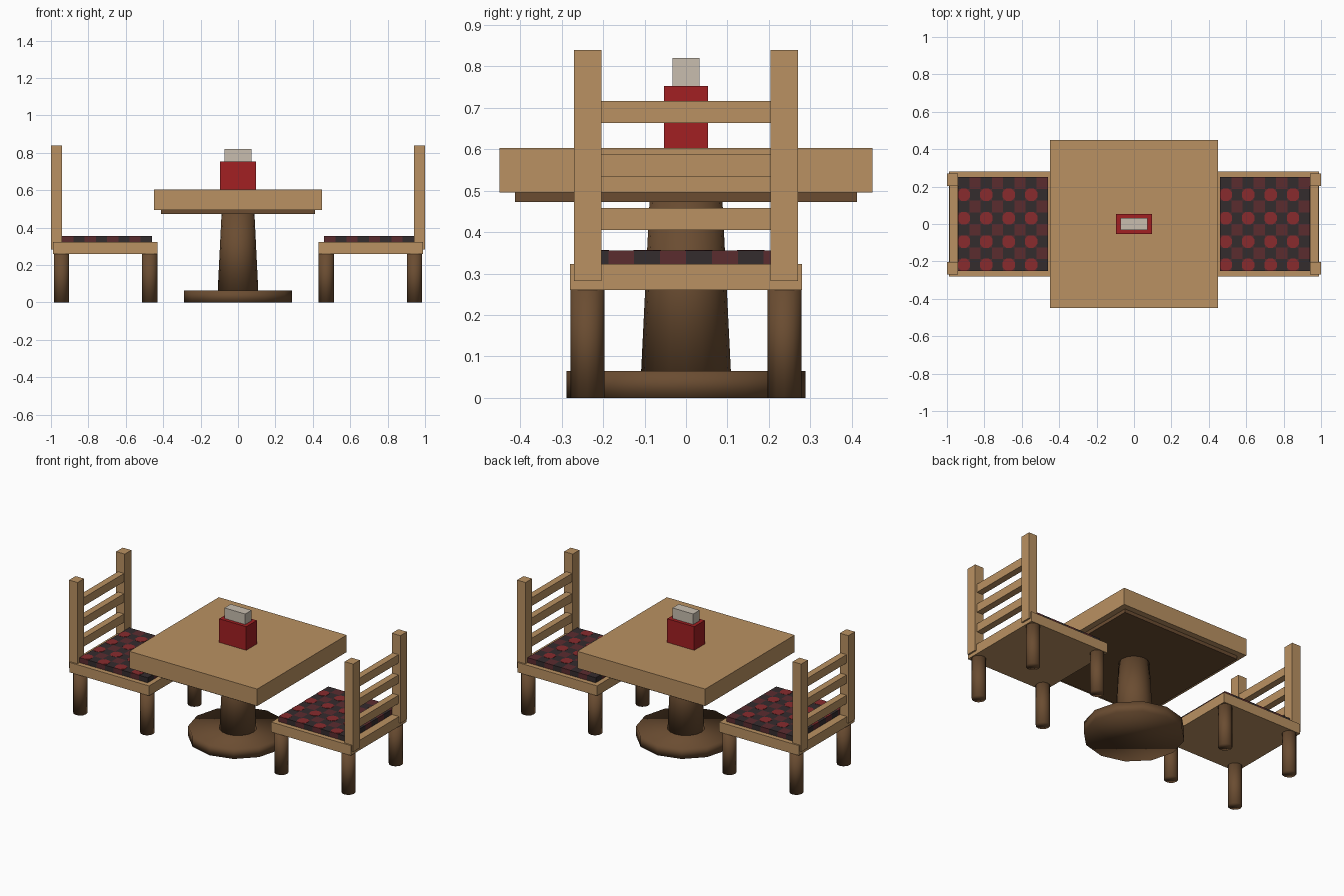
import bpy, bmesh, math
from mathutils import Matrix, Vector

cube = bpy.data.objects.get("Cube")
if cube:
    bpy.data.objects.remove(cube, do_unlink=True)


def material(name, r, g, b):
    m = bpy.data.materials.new(name)
    m.use_nodes = True
    m.diffuse_color = (r, g, b, 1)
    m.node_tree.nodes["Principled BSDF"].inputs["Base Color"].default_value = (r, g, b, 1)
    return m


light_wood = material("light wood", 0.49, 0.285, 0.122)
dark_wood = material("dark wood", 0.145, 0.073, 0.031)
red_paint = material("red paint", 0.36, 0.014, 0.016)
paper = material("paper", 0.58, 0.515, 0.43)
charcoal = material("charcoal cloth", 0.034, 0.025, 0.027)
maroon = material("maroon cloth", 0.105, 0.025, 0.028)
red_cloth = material("red cloth", 0.25, 0.024, 0.027)


def make_object(name, bm, mats, smooth=False):
    mesh = bpy.data.meshes.new(name)
    for f in bm.faces:
        f.smooth = smooth
    bm.to_mesh(mesh)
    bm.free()
    for m in mats:
        mesh.materials.append(m)
    obj = bpy.data.objects.new(name, mesh)
    bpy.context.collection.objects.link(obj)
    return obj


def box(name, xs, ys, zs, mat):
    bm = bmesh.new()
    bmesh.ops.create_cube(bm, size=1)
    for v in bm.verts:
        v.co = Vector([(a + b) / 2 + c * (b - a) for c, (a, b) in zip(v.co, (xs, ys, zs))])
    bmesh.ops.recalc_face_normals(bm, faces=bm.faces)
    return make_object(name, bm, [mat])


def round_post(name, x, y, z0, z1, r0, r1, mat, sides=12):
    bm = bmesh.new()
    bmesh.ops.create_cone(bm, cap_ends=True, segments=sides, radius1=r0, radius2=r1,
                          depth=z1 - z0, matrix=Matrix.Translation((x, y, (z0 + z1) / 2)))
    return make_object(name, bm, [mat], smooth=True)


def cushion(name, x0, x1, half_y, z0, z1, n=8):
    """Checked pad: charcoal and maroon squares, red octagon spots on every other row."""
    bm = bmesh.new()
    bmesh.ops.create_grid(bm, x_segments=n, y_segments=n, size=1)
    top = bm.faces[:]
    walls = bmesh.ops.extrude_face_region(bm, geom=top, use_keep_orig=True)
    for v in walls["geom"]:
        if isinstance(v, bmesh.types.BMVert):
            v.co.z = -1
    bmesh.ops.recalc_face_normals(bm, faces=bm.faces)
    spots = []
    for f in bm.faces:
        c = f.calc_center_median()
        i, j = (math.floor((k * 0.98 + 1) * n / 2) for k in (c.x, c.y))
        f.material_index = (i + j + 1) % 2
        if c.z > -0.1 and (i + j) % 2 == 0 and j % 2 == 0:
            spots.append((c.x, c.y))
    mid, half_x = (x0 + x1) / 2, (x1 - x0) / 2
    for v in bm.verts:
        v.co = Vector((mid + v.co.x * half_x, v.co.y * half_y, z1 + v.co.z * (z1 - z0)))
    make_object(name, bm, [charcoal, maroon])

    # Thin octagon plates lying on the pad
    bm = bmesh.new()
    for sx, sy in spots:
        place = Matrix.Translation((mid + sx * half_x, sy * half_y, z1 + 0.0005))
        bmesh.ops.create_cone(bm, cap_ends=True, segments=8, radius1=0.036, radius2=0.036,
                              depth=0.002, matrix=place @ Matrix.Rotation(math.pi / 8, 4, 'Z'))
    # Keep the spots inside the pad outline
    for v in bm.verts:
        v.co.x = min(max(v.co.x, x0), x1)
        v.co.y = min(max(v.co.y, -half_y), half_y)
    make_object(name + "_spots", bm, [red_cloth])


# Table
box("table_top", (-0.45, 0.45), (-0.45, 0.45), (0.495, 0.603), light_wood)
box("table_under_panel", (-0.413, 0.413), (-0.413, 0.413), (0.473, 0.495), dark_wood)
round_post("table_column", 0, 0, 0.05, 0.475, 0.109, 0.088, dark_wood, 16)
round_post("table_base", 0, 0, 0, 0.065, 0.288, 0.288, dark_wood, 12)

# Napkin holder
box("napkin_holder", (-0.095, 0.095), (-0.053, 0.053), (0.603, 0.753), red_paint)
box("napkins", (-0.073, 0.073), (-0.032, 0.032), (0.74, 0.82), paper)

# Chairs, mirrored on either side of the table
for side, s in (("left", 1), ("right", -1)):
    def span(a, b):
        return tuple(sorted((a * s, b * s)))

    box(side + "_seat", span(0.43, 0.99), (-0.28, 0.28), (0.26, 0.323), light_wood)
    cushion(side + "_cushion", *span(0.46, 0.94), 0.25, 0.323, 0.355)
    for end, t in (("back", 1), ("front", -1)):
        box(f"{side}_{end}_backrest_post", span(0.94, 1.0), sorted((0.204 * t, 0.27 * t)),
            (0.282, 0.84), light_wood)
        for place, x in (("inner", 0.472), ("outer", 0.944)):
            round_post(f"{side}_{end}_{place}_leg", x * s, 0.238 * t, 0, 0.262,
                       0.041, 0.041, dark_wood)
    for k in range(3):
        z = 0.405 + 0.129 * k
        box(f"{side}_backrest_slat_{k + 1}", span(0.945, 0.987), (-0.206, 0.206),
            (z, z + 0.053), light_wood)
